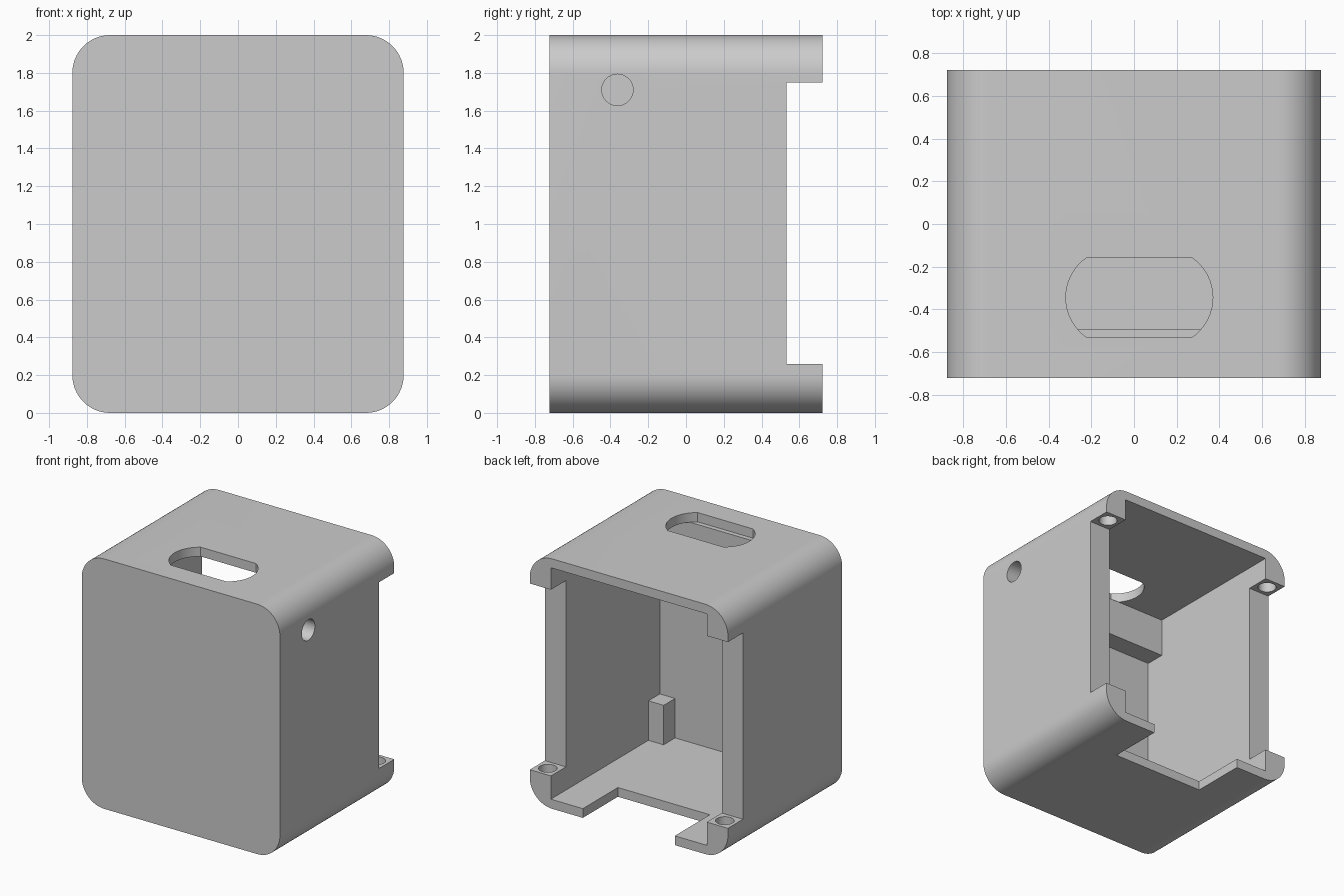
import bpy, bmesh, math
from mathutils import Vector, Matrix

cube = bpy.data.objects.get("Cube")
if cube:
    bpy.data.objects.remove(cube, do_unlink=True)

# Overall sizes
W, D, H, R = 0.877, 0.723, 2.0, 0.2   # half width, half depth, height, corner radius
IN_X, FRONT_IN, SKIN = 0.69, -0.655, 0.074
TAB_Y, TAB_LOW, TAB_HIGH = 0.533, 0.26, 1.75

grey = bpy.data.materials.new("light_grey")
grey.use_nodes = True
grey.diffuse_color = (0.6, 0.6, 0.6, 1)
grey.node_tree.nodes["Principled BSDF"].inputs["Base Color"].default_value = grey.diffuse_color


def finish(name, bm):
    bmesh.ops.recalc_face_normals(bm, faces=bm.faces)
    mesh = bpy.data.meshes.new(name)
    bm.to_mesh(mesh)
    bm.free()
    mesh.materials.append(grey)
    obj = bpy.data.objects.new(name, mesh)
    bpy.context.collection.objects.link(obj)
    return obj


def box(name, lo, hi):
    bm = bmesh.new()
    lo, hi = Vector(lo), Vector(hi)
    size = Matrix.Diagonal((*(hi - lo), 1))
    bmesh.ops.create_cube(bm, size=1, matrix=Matrix.Translation((lo + hi) / 2) @ size)
    return finish(name, bm)


def prism(name, outline, push):
    bm = bmesh.new()
    face = bm.faces.new([bm.verts.new(p) for p in outline])
    ext = bmesh.ops.extrude_face_region(bm, geom=[face])
    verts = [v for v in ext["geom"] if isinstance(v, bmesh.types.BMVert)]
    bmesh.ops.translate(bm, verts=verts, vec=push)
    return finish(name, bm)


def cylinder(name, center, radius, depth, axis="Z"):
    bm = bmesh.new()
    turn = Matrix.Rotation(math.pi / 2, 4, "Y") if axis == "X" else Matrix()
    bmesh.ops.create_cone(bm, cap_ends=True, segments=40, radius1=radius, radius2=radius,
                          depth=depth, matrix=Matrix.Translation(center) @ turn)
    return finish(name, bm)


def arc(cx, cy, r, start, end, steps=16):
    for i in range(steps + 1):
        a = math.radians(start + (end - start) * i / steps)
        yield cx + r * math.cos(a), cy + r * math.sin(a)


def cut(target, cutter):
    cutter.hide_render = True
    mod = target.modifiers.new("cut", "BOOLEAN")
    mod.operation, mod.solver, mod.object = "DIFFERENCE", "EXACT", cutter
    bpy.context.view_layer.objects.active = target
    bpy.ops.object.modifier_apply(modifier=mod.name)
    bpy.data.objects.remove(cutter, do_unlink=True)


# Rounded housing, extruded front to back
outline = []
for sx, sz, start in ((1, 1, 0), (-1, 1, 90), (-1, -1, 180), (1, -1, 270)):
    for x, z in arc(sx * (W - R), H / 2 + sz * (H / 2 - R), R, start, start + 90):
        outline.append((x, -D, z))
housing = prism("housing", outline, (0, 2 * D, 0))

# Inner cavity, side recesses at the back and cable notch in the floor
cut(housing, box("cavity", (-IN_X, FRONT_IN, SKIN), (IN_X, 1, H - SKIN)))
cut(housing, box("side_recess", (-1, TAB_Y, TAB_LOW), (1, 1.2, TAB_HIGH)))
cut(housing, box("floor_notch", (-0.407, 0.28, -0.2), (0.407, 1.1, 0.2)))

# Top slot with bowed ends
slot_x, slot_y, flat, r = 0.025, -0.345, 0.245, 0.227
half = math.degrees(math.asin(0.188 / r))
inset = r * math.cos(math.radians(half))
slot = [(x, y, 1.85) for x, y in arc(slot_x + flat - inset, slot_y, r, -half, half)]
slot += [(x, y, 1.85) for x, y in arc(slot_x - flat + inset, slot_y, r, 180 - half, 180 + half)]
cut(housing, prism("top_slot", slot, (0, 0, 0.3)))

# Round hole through one side wall
cut(housing, cylinder("side_hole", (0.8, -0.363, 1.71), 0.083, 0.5, "X"))

# Blind screw holes in the four corner tabs
for sx in (-1, 1):
    for z in (TAB_LOW, TAB_HIGH):
        cut(housing, cylinder("screw_hole", (sx * (IN_X + W) / 2, (TAB_Y + D) / 2, z), 0.068, 0.2))

for o in bpy.context.selected_objects:
    o.select_set(False)
housing.select_set(True)
bpy.context.view_layer.objects.active = housing
bpy.ops.object.shade_smooth_by_angle(angle=math.radians(30))

# Cross bar under the ceiling and small posts on the floor, against the front wall
sink = 0.01
box("cross_bar", (-IN_X - sink, FRONT_IN - sink, 1.62), (IN_X + sink, -0.495, H - SKIN))
for side, sx in (("left", 1), ("right", -1)):
    xs = sorted((sx * 0.555, sx * (IN_X + sink)))
    box(side + "_floor_post", (xs[0], FRONT_IN - sink, SKIN - sink), (xs[1], -0.51, 0.39))
